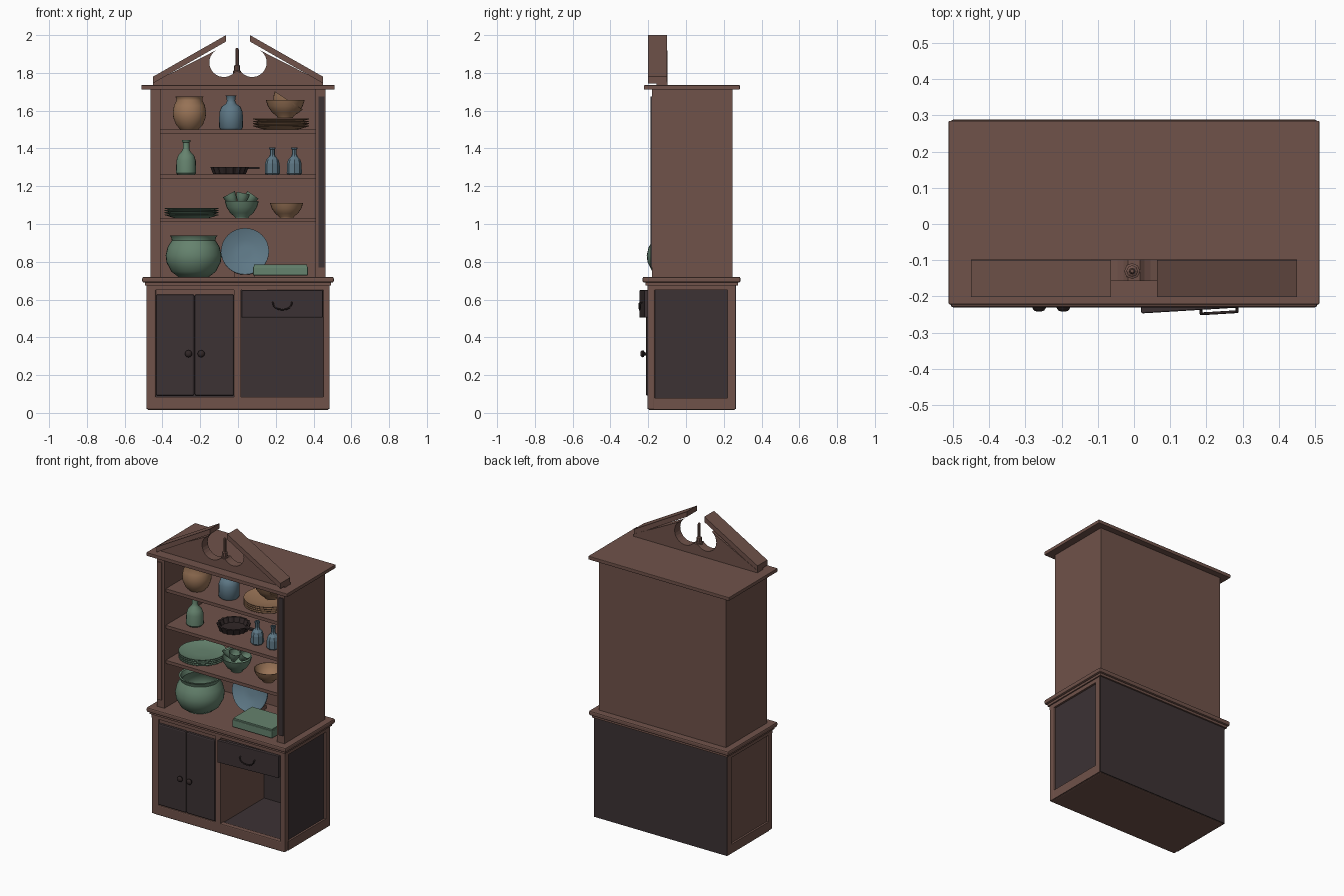
import bpy, bmesh, math
from mathutils import Matrix

if "Cube" in bpy.data.objects:
    bpy.data.objects.remove(bpy.data.objects["Cube"])

def mat(name, r, g, b):
    m = bpy.data.materials.new(name)
    m.diffuse_color = (r, g, b, 1)
    m.use_nodes = True
    m.node_tree.nodes["Principled BSDF"].inputs["Base Color"].default_value = m.diffuse_color
    return m

BROWN = mat("brown_wood", 0.16, 0.085, 0.068)
DARK = mat("dark_wood", 0.045, 0.032, 0.034)
IRON = mat("dark_iron", 0.03, 0.02, 0.02)
TAN = mat("tan_clay", 0.32, 0.175, 0.095)
GREEN = mat("green_glaze", 0.13, 0.225, 0.155)
BLUE = mat("blue_glaze", 0.11, 0.185, 0.235)

def finish(bm, name, m, smooth=False):
    bmesh.ops.recalc_face_normals(bm, faces=bm.faces)
    me = bpy.data.meshes.new(name)
    bm.to_mesh(me)
    bm.free()
    me.materials.append(m)
    ob = bpy.data.objects.new(name, me)
    bpy.context.collection.objects.link(ob)
    if smooth:
        bpy.ops.object.select_all(action='DESELECT')
        ob.select_set(True)
        bpy.context.view_layer.objects.active = ob
        bpy.ops.object.shade_smooth_by_angle(angle=math.radians(40))
    return ob

def box(name, x0, x1, y0, y1, z0, z1, m, bevel=0.0):
    bm = bmesh.new()
    bmesh.ops.create_cube(bm, size=1)
    for v in bm.verts:
        v.co.x = (x0 + x1) / 2 + v.co.x * (x1 - x0)
        v.co.y = (y0 + y1) / 2 + v.co.y * (y1 - y0)
        v.co.z = (z0 + z1) / 2 + v.co.z * (z1 - z0)
    ob = finish(bm, name, m)
    if bevel:
        b = ob.modifiers.new("bevel", 'BEVEL')
        b.width, b.segments = bevel, 2
    return ob

def prism(name, pts, y0, y1, m):
    """Extrude an x-z outline along y."""
    bm = bmesh.new()
    f = bm.faces.new([bm.verts.new((x, y0, z)) for x, z in pts])
    r = bmesh.ops.extrude_face_region(bm, geom=[f])
    for v in r['geom']:
        if isinstance(v, bmesh.types.BMVert):
            v.co.y = y1
    return finish(bm, name, m)

def lathe(name, prof, loc, m, n=24, rot=None, smooth=True, wave=0.0):
    """Revolve an (r, z) profile about z; wave flutes the rim."""
    bm = bmesh.new()
    rings = []
    for r, z in prof:
        ring = []
        for i in range(n):
            a = 2 * math.pi * i / n
            k = r * (1 + (wave if i % 2 else -wave))
            ring.append(bm.verts.new((k * math.cos(a), k * math.sin(a), z)))
        rings.append(ring)
    for a, b in zip(rings, rings[1:]):
        for i in range(n):
            j = (i + 1) % n
            bm.faces.new((a[i], a[j], b[j], b[i]))
    bm.faces.new(rings[0])
    bm.faces.new(rings[-1])
    M = Matrix.Translation(loc)
    if rot:
        M = M @ Matrix.Rotation(rot[0], 4, rot[1])
    bm.transform(M)
    return finish(bm, name, m, smooth)

# lower cabinet: carcass and face frame
box("cabinet_floor", -.48, .48, -.20, .26, .015, .075, BROWN, .008)
box("cabinet_back", -.483, .483, .25, .265, .02, .69, DARK)
box("compartment_floor", .0, .45, -.18, .25, .07, .08, DARK)
box("centre_divider", -.02, .015, -.205, .25, .06, .69, BROWN)
box("front_base_rail", -.485, .485, -.205, -.17, .02, .085, BROWN, .006)
box("front_top_rail", -.485, .485, -.205, -.17, .65, .69, BROWN)
box("left_front_stile", -.485, -.435, -.205, -.165, .02, .69, BROWN, .006)
box("right_front_stile", .45, .485, -.205, -.165, .02, .69, BROWN, .006)
for s, nm, col in ((-1, "left", BROWN), (1, "right", DARK)):
    xs = sorted((s * .45, s * .485))
    xp = sorted((s * .45, s * .472))
    box(nm + "_back_stile", *xs, .22, .26, .02, .69, BROWN)
    box(nm + "_side_base", *xs, -.17, .23, .02, .08, BROWN)
    box(nm + "_side_top", *xs, -.17, .23, .65, .69, BROWN)
    box(nm + "_side_panel", *xp, -.17, .23, .07, .66, col)
box("counter", -.507, .507, -.23, .288, .69, .72, BROWN, .008)
box("counter_moulding", -.493, .493, -.215, .275, .675, .692, BROWN)

# doors and knobs
box("door_rail", -.44, -.01, -.195, -.175, .62, .66, BROWN)
for nm, a, b in (("left", -.435, -.231), ("right", -.229, -.02)):
    box(nm + "_door", a, b, -.212, -.19, .09, .627, DARK, .009)
for nm, x in (("left", -.262), ("right", -.195)):
    lathe(nm + "_knob", [(.008, 0), (.008, .01), (.017, .016), (.019, .023), (.014, .031), (.005, .034)],
          (x, -.208, .313), IRON, 16, (math.pi / 2, 'X'))

# drawer, slightly askew, with a bail handle
drawer = box("drawer", 0, .43, 0, .025, .505, .65, DARK, .004)
tray = box("drawer_box", .03, .40, .02, .30, .52, .635, DARK)
cu = bpy.data.curves.new("drawer_handle", 'CURVE')
cu.dimensions = '3D'
cu.bevel_depth, cu.bevel_resolution = .004, 2
sp = cu.splines.new('POLY')
path = [(.165, 0, .585), (.165, -.008, .582)]
path += [(.215 - .05 * math.cos(t * math.pi / 8), -.011, .58 - .034 * math.sin(t * math.pi / 8)) for t in range(9)]
path += [(.265, -.008, .582), (.265, 0, .585)]
sp.points.add(len(path) - 1)
for p, c in zip(sp.points, path):
    p.co = (*c, 1)
handle = bpy.data.objects.new("drawer_handle", cu)
bpy.context.collection.objects.link(handle)
cu.materials.append(IRON)
for ob in (drawer, tray, handle):
    ob.location = (.02, -.247, 0)
    ob.rotation_euler.z = .06

# upper hutch: sides, back, pilasters, shelves, cornice
for s, nm, col in ((-1, "left", BROWN), (1, "right", DARK)):
    box(nm + "_hutch_side", *sorted((s * .41, s * .463)), -.165, .24, .715, 1.715, BROWN)
    box(nm + "_pilaster", *sorted((s * .41, s * .463)), -.18, -.16, .715, 1.715, BROWN)
    box(nm + "_pilaster_panel", *sorted((s * .427, s * .457)), -.187, -.178, .77, 1.675, col)
box("hutch_back", -.463, .463, .225, .245, .715, 1.715, BROWN)
for i, z in enumerate((1.01, 1.24, 1.48)):
    box("shelf_%d" % (i + 1), -.41, .41, -.165, .23, z, z + .021, BROWN)
box("cornice", -.512, .512, -.222, .285, 1.712, 1.735, BROWN, .003)

# broken pediment with round cut-outs and finial
left = [(-.45, 1.733), (-.45, 1.75)]
for i in range(15):
    a = math.radians(125 + i * (195 / 14))
    left.append((-.075 + .077 * math.cos(a), 1.855 + .077 * math.sin(a)))
prism("pediment_board", left + [(-x, z) for x, z in reversed(left)], -.157, -.098, BROWN)
for s, nm in ((-1, "left"), (1, "right")):
    prism(nm + "_pediment_rake", [(s * .45, 1.745), (s * .063, 1.966), (s * .063, 2.0), (s * .45, 1.78)],
          -.202, -.1, BROWN)
lathe("finial", [(.022, 1.795), (.022, 1.81), (.016, 1.812), (.016, 1.838), (.009, 1.842), (.009, 1.925), (.005, 1.932)],
      (-.005, -.13, 0), BROWN, 8, smooth=False)

# crockery
def bowl(name, x, y, z, r, h, m, rot=None, n=24):
    prof = [(.4 * r, 0), (.42 * r, .08 * h), (.68 * r, .3 * h), (.9 * r, .65 * h), (r, h),
            (.95 * r, h), (.83 * r, .65 * h), (.6 * r, .36 * h), (.2 * r, .2 * h)]
    return lathe(name, prof, (x, y, z), m, n, rot)

def pot(name, x, y, z, r, h, m):
    prof = [(.55, 0), (.8, .13), (.97, .35), (1, .52), (.93, .72), (.78, .88), (.8, .95), (.86, 1),
            (.78, 1), (.7, .88), (.88, .7), (.92, .5), (.72, .17), (.3, .08)]
    return lathe(name, [(a * r, b * h) for a, b in prof], (x, y, z), m, 32)

def bottle(name, x, y, z, r, h, m, n=20):
    prof = [(.85, 0), (1, .05), (.97, .4), (.8, .55), (.45, .66), (.32, .74), (.32, .92), (.42, .94), (.42, 1), (.25, 1), (.22, .8)]
    return lathe(name, [(a * r, b * h) for a, b in prof], (x, y, z), m, n, smooth=n > 10)

def plates(name, x, y, z, r, count, step, m):
    for i in range(count):
        lathe("%s_%d" % (name, i + 1), [(.6 * r, 0), (.7 * r, .003), (r, .016), (r, .02), (.72 * r, .008), (.3 * r, .006)],
              (x, y, z + i * step), m, 28)

# top shelf
pot("tan_pot", -.257, -.06, 1.501, .088, .175, TAN)
lathe("blue_jug", [(.055, 0), (.063, .01), (.062, .09), (.05, .12), (.028, .135), (.022, .15), (.024, .17), (.028, .178),
                   (.02, .178), (.016, .15)], (-.037, -.04, 1.501), BLUE, 20)
plates("tan_plate", .228, -.01, 1.501, .148, 4, .0125, TAN)
bowl("tan_bowl_lower", .25, -.01, 1.562, .103, .095, TAN)
bowl("tan_bowl_leaning", .225, -.015, 1.587, .088, .08, TAN, (math.radians(33), 'Y'))

# second shelf
bottle("green_bottle", -.275, -.055, 1.261, .053, .185, GREEN)
lathe("fluted_pan", [(.085, 0), (.1, .038), (.088, .038), (.076, .008), (.03, .006)], (-.045, .02, 1.264), IRON, 32,
      smooth=False, wave=.04)
box("pan_handle", .045, .113, .01, .03, 1.29, 1.302, IRON)
for i, x in enumerate((.182, .298)):
    bottle("blue_bottle_%d" % (i + 1), x, -.06, 1.261, .04, .145, BLUE, 8)

# third shelf
plates("green_plate", -.245, -.02, 1.031, .143, 4, .0115, GREEN)
bowl("green_bowl", .02, -.04, 1.031, .09, .09, GREEN)
for i, (dx, dy, t) in enumerate(((-.035, 0, -.5), (.03, .01, .6), (0, -.03, .2))):
    bowl("green_cup_%d" % (i + 1), .015 + dx, -.04 + dy, 1.105, .036, .06, GREEN, (t, 'Y'), 16)
bowl("tan_bowl", .257, -.05, 1.031, .088, .08, TAN)

# counter
pot("large_green_pot", -.235, -.06, .72, .148, .22, GREEN)
lathe("blue_platter", [(.06, 0), (.07, .005), (.127, .035), (.127, .042), (.07, .014), (.03, .012)],
      (.037, .11, .845), BLUE, 32, (math.radians(75), 'X'))
box("platter_stand", -.02, .09, .07, .17, .72, .745, BROWN)
box("green_book", .08, .37, -.175, .03, .728, .775, GREEN, .004)
box("green_book_lid", .085, .365, -.17, .025, .772, .785, GREEN)
